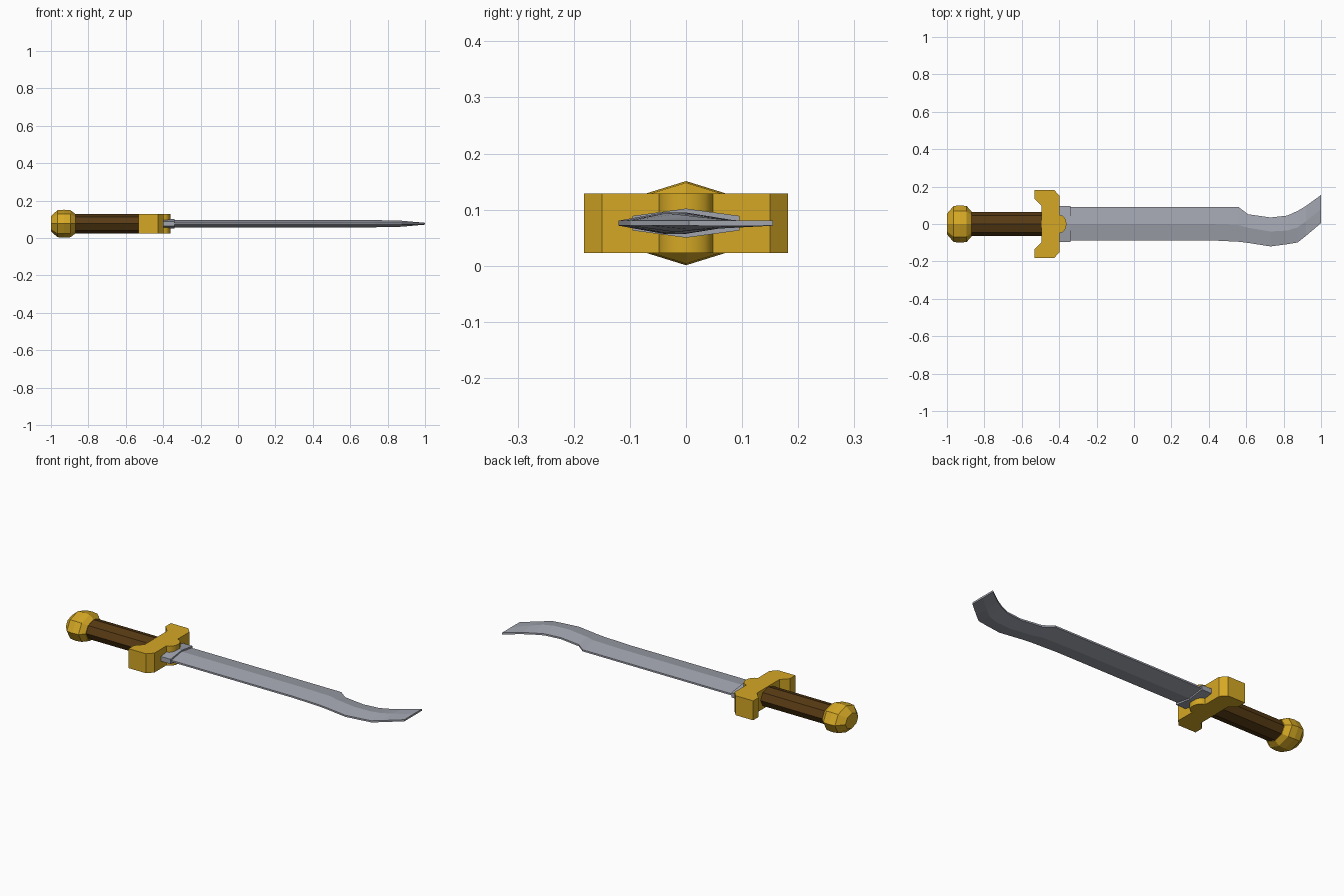
import bpy, bmesh, math

if "Cube" in bpy.data.objects:
    bpy.data.objects.remove(bpy.data.objects["Cube"])

ZC = 0.076  # height of the sword's axis


def material(name, rgb):
    m = bpy.data.materials.new(name)
    m.diffuse_color = (*rgb, 1)
    m.use_nodes = True
    m.node_tree.nodes["Principled BSDF"].inputs["Base Color"].default_value = m.diffuse_color
    return m


gold = material("gold", (0.66, 0.39, 0.018))
wood = material("dark brown", (0.095, 0.043, 0.007))
steel = material("steel", (0.36, 0.375, 0.43))


def finish(name, bm, mat):
    bmesh.ops.recalc_face_normals(bm, faces=bm.faces)
    me = bpy.data.meshes.new(name)
    bm.to_mesh(me)
    bm.free()
    me.materials.append(mat)
    ob = bpy.data.objects.new(name, me)
    bpy.context.collection.objects.link(ob)
    return ob


def loft(name, sections, mat):
    """Skin a list of (x, [(y, z), ...]) cross-sections and cap both ends."""
    bm = bmesh.new()
    rings = [[bm.verts.new((x, y, ZC + z)) for y, z in pts] for x, pts in sections]
    n = len(rings[0])
    for a, b in zip(rings, rings[1:]):
        for i in range(n):
            j = (i + 1) % n
            bm.faces.new((a[i], a[j], b[j], b[i]))
    bm.faces.new(rings[0])
    bm.faces.new(rings[-1])
    return finish(name, bm, mat)


def octagon(ry, rz):
    return [(ry * math.cos(i * math.pi / 4), rz * math.sin(i * math.pi / 4)) for i in range(8)]


def blade_section(top, ridge, bottom, half, edge):
    return [(top, edge), (ridge, half), (bottom, edge),
            (bottom, -edge), (ridge, -half), (top, -edge)]


# Pommel and grip: flattened octagons
loft("pommel", [(x, octagon(0.1 * s, 0.075 * s)) for x, s in
                ((-1, 0.55), (-0.965, 0.96), (-0.93, 1.0), (-0.895, 0.96), (-0.87, 0.7))], gold)
loft("grip", [(x, octagon(0.065, 0.051)) for x in (-0.89, -0.48)], wood)

# Guard: mirrored plan outline with a rounded nose, extruded in z
half = [(-0.495, 0.097), (-0.532, 0.135), (-0.532, 0.182), (-0.427, 0.182), (-0.398, 0.15)]
half += [(-0.398 + 0.037 * math.sin(a), 0.048 * math.cos(a))
         for a in (i * math.pi / 8 for i in range(4))]
outline = half + [(-0.361, 0)] + [(x, -y) for x, y in reversed(half)]
bm = bmesh.new()
face = bm.faces.new([bm.verts.new((x, y, ZC - 0.053)) for x, y in outline])
ext = bmesh.ops.extrude_face_region(bm, geom=[face])
bmesh.ops.translate(bm, vec=(0, 0, 0.106),
                    verts=[v for v in ext["geom"] if isinstance(v, bmesh.types.BMVert)])
guard = finish("guard", bm, gold)
bpy.context.view_layer.objects.active = guard
guard.select_set(True)
bpy.ops.object.shade_smooth_by_angle(angle=math.radians(35))

# Collar at the root of the blade
loft("collar", [(x, blade_section(0.095, 0, -0.095, 0.026, 0.013)) for x in (-0.41, -0.34)], steel)

# Blade: ridged section following the clipped, upswept point
stations = [(-0.4, 0.09, 0, -0.087, 0.019), (0.4, 0.09, 0, -0.087, 0.019),
            (0.56, 0.09, -0.006, -0.095, 0.019), (0.61, 0.052, -0.02, -0.101, 0.019),
            (0.73, 0.035, -0.04, -0.12, 0.019), (0.82, 0.045, -0.035, -0.108, 0.018),
            (0.875, 0.07, -0.018, -0.099, 0.016), (0.92, 0.097, 0.015, -0.063, 0.012),
            (1, 0.155, 0.08, 0.005, 0.005)]
loft("blade", [(x, blade_section(t, r, b, h, 0.0045)) for x, t, r, b, h in stations], steel)
